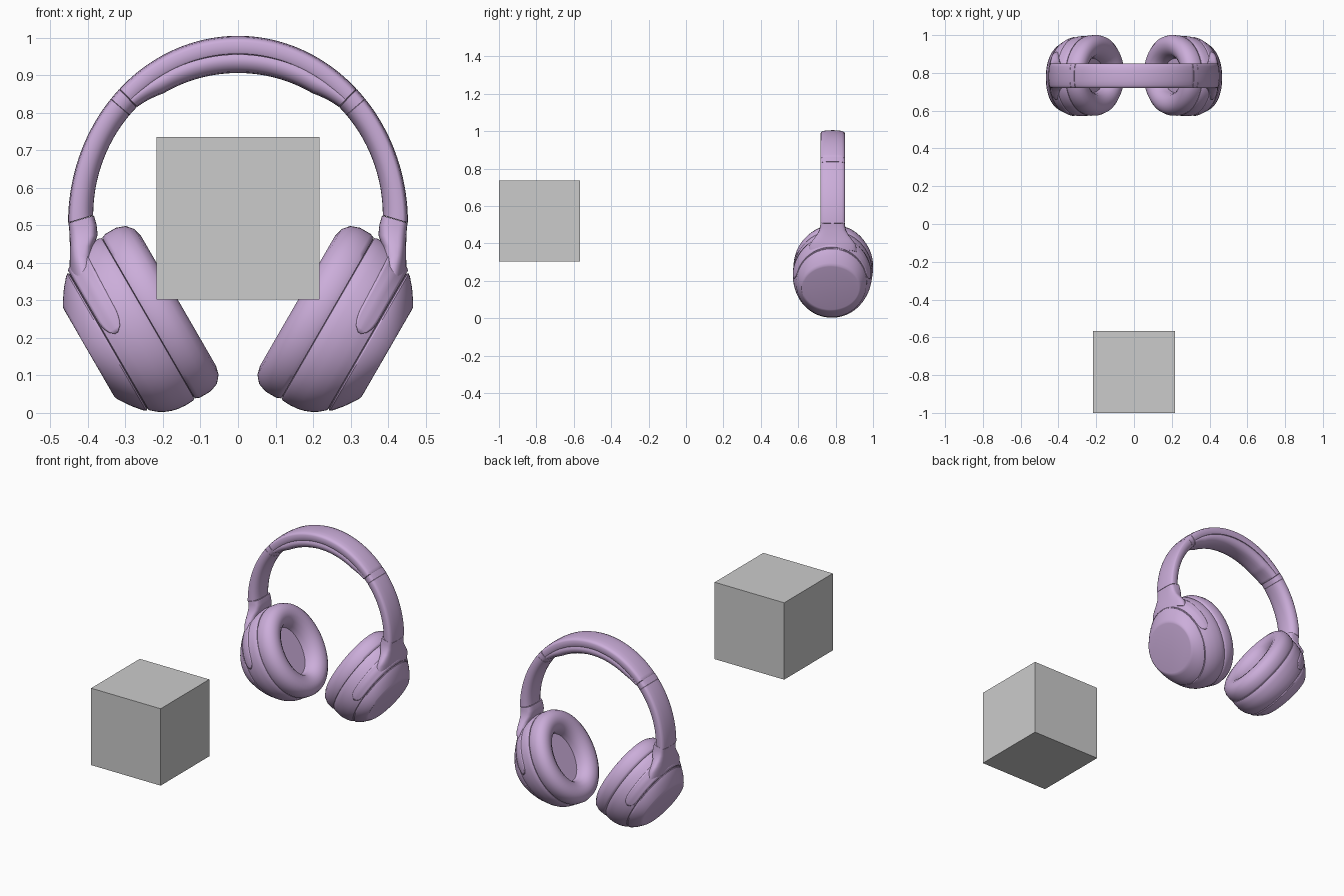
import bpy, bmesh, math
from mathutils import Vector

if "Cube" in bpy.data.objects:
    bpy.data.objects.remove(bpy.data.objects["Cube"])

purple = bpy.data.materials.new("purple")
purple.diffuse_color = (0.60, 0.42, 0.70, 1)
purple.use_nodes = True
purple.node_tree.nodes["Principled BSDF"].inputs["Base Color"].default_value = purple.diffuse_color
YC = 0.784          # depth centre of the headband
SEG = 64


def finish(name, bm, mirror=False, subsurf=0, solid=0, angle=30):
    bmesh.ops.recalc_face_normals(bm, faces=bm.faces)
    me = bpy.data.meshes.new(name)
    bm.to_mesh(me)
    bm.free()
    me.materials.append(purple)
    ob = bpy.data.objects.new(name, me)
    bpy.context.collection.objects.link(ob)
    bpy.ops.object.select_all(action='DESELECT')
    ob.select_set(True)
    bpy.context.view_layer.objects.active = ob
    bpy.ops.object.shade_smooth_by_angle(angle=math.radians(angle))
    if solid:
        m = ob.modifiers.new("thickness", 'SOLIDIFY')
        m.thickness, m.offset = solid, 0
    if subsurf:
        m = ob.modifiers.new("smooth", 'SUBSURF')
        m.levels = m.render_levels = subsurf
    if mirror:
        m = ob.modifiers.new("mirror", 'MIRROR')
        m.use_clip = False
        m.use_mirror_merge = False
    return ob


def skin(rings, closed=True, caps=True):
    """Bridge a list of equal-length point rings."""
    bm = bmesh.new()
    vs = [[bm.verts.new(p) for p in r] for r in rings]
    n = len(vs[0])
    for a, b in zip(vs, vs[1:]):
        for i in range(n if closed else n - 1):
            j = (i + 1) % n
            bm.faces.new((a[i], a[j], b[j], b[i]))
    if caps:
        bm.faces.new(vs[0])
        bm.faces.new(vs[-1])
    return bm


def cup_point(s, a, hz, hy):
    """Left cup: s runs along the tilted axis inward, a goes round from the top."""
    t = -0.338 - hz * math.cos(a)
    return Vector((s * 0.866 + t * 0.5, 0.79 + 0.06 * s + hy * math.sin(a), s * 0.5 - t * 0.866))


def lathe(name, profile, **kw):
    rings = [[cup_point(s, 2 * math.pi * i / SEG, hz, hy) for i in range(SEG)] for s, hz, hy in profile]
    return finish(name, skin(rings), mirror=True, **kw)


# Outer cover plate of each cup
lathe("cup_cover", [(-.264, .132, .150), (-.263, .140, .156), (-.257, .151, .163), (-.235, .183, .178),
                    (-.216, .205, .187), (-.209, .211, .189), (-.205, .209, .188), (-.203, .200, .178)])
# Cup body
lathe("cup_body", [(-.206, .198, .176), (-.202, .213, .189), (-.186, .227, .197), (-.170, .237, .203),
                   (-.150, .245, .208), (-.133, .249, .211), (-.110, .251, .212), (-.088, .250, .211),
                   (-.082, .247, .208), (-.080, .235, .197)])
# Soft ear pad with a recessed speaker disc
pad = [(-.082, .235), (-.080, .247), (-.068, .252), (-.035, .252), (-.010, .243), (.006, .224),
       (.012, .200), (.007, .172), (-.010, .149), (-.035, .135), (-.062, .130)]
lathe("ear_pad", [(s, h, h - .039) for s, h in pad], angle=60)


# Yoke tongue: a strip hugging the upper half of the cup side
def body_radius(s):
    prof = [(-.202, .213), (-.170, .237), (-.133, .249), (-.080, .250)]
    for (a, ra), (b, rb) in zip(prof, prof[1:]):
        if s <= b:
            return ra + (rb - ra) * max(0, s - a) / (b - a)
    return .25


rings = []
N = 60
for i in range(N + 1):
    k = -1 + 2 * i / N
    a = math.radians(88) * k
    end = max(0, (abs(k) - .84) / .16)
    half = .027 * math.sqrt(max(.02, 1 - end ** 2)) + .006 * (1 - abs(k))
    mid = -.173 + .006 * (1 - abs(k))
    row = []
    for j in range(9):
        s = mid + half * (j / 4 - 1)
        r = body_radius(s)
        row.append(cup_point(s, a, r, r * .60 + .061))
    rings.append(row)
finish("yoke_tongue", skin(rings, closed=False, caps=False), mirror=True, solid=.009)

# Yoke neck flaring from the band end into the cup
neck = [(.506, .526, .452, .384, .064, 4.5), (.490, .502, .450, .377, .066, 4.2), (.468, .474, .449, .374, .071, 3.8),
        (.445, .445, .448, .385, .085, 3.2), (.420, .418, .448, .385, .105, 2.7),
        (.395, .385, .449, .375, .125, 2.3), (.368, .335, .449, .365, .130, 2)]
rings = []
for zo, zi, xo, xi, hw, e in neck:
    ring = []
    for i in range(40):
        a = 2 * math.pi * i / 40
        c, s = math.cos(a), math.sin(a)
        u = math.copysign(abs(c) ** (2 / e), c) * .5 + .5
        v = math.copysign(abs(s) ** (2 / e), s)
        ring.append((-(xi + (xo - xi) * u), YC + hw * v, zi + (zo - zi) * u))
    rings.append(ring)
finish("yoke_neck", skin(rings), mirror=True)


# Headband pieces: a cross-section swept between an outer and an inner arch
def band(name, a0, a1, section, steps, mirror=False, inner_drop=0):
    rings = []
    params = [(0, .94)] + [(.004 + .992 * i / steps, 1) for i in range(steps + 1)] + [(1, .94)]
    for f, scale in params:
        a = math.radians(a0 + (a1 - a0) * f)
        c, s = -math.cos(a), math.sin(a)
        drop = inner_drop * min(1, math.sin(math.pi * f) * 2.2)
        out = Vector((.453 * c, 0, .506 + .499 * s))
        inn = Vector((.386 * c, 0, .526 + (.404 - drop) * s))
        ring = []
        for u, v in section:
            p = out.lerp(inn, .5 + (v - .5) * scale)
            ring.append((p.x, YC + .065 * u * scale, p.z))
        rings.append(ring)
    finish(name, skin(rings), mirror=mirror, angle=40)


half = [(.4, .01), (.75, .05), (.94, .11), (1, .2), (1, .45), (.96, .62), (.84, .8), (.6, .93), (.3, .99)]
d_shape = [(0, 0)] + half + [(0, 1)] + [(-u, v) for u, v in reversed(half)]
band("band_arm", 0, 41.6, d_shape, 24, mirror=True)
band("slider_collar", 41.6, 45.6, d_shape, 6, mirror=True)
top = [(.4, .01), (.75, .05), (.94, .12), (1, .22), (1, .58), (.95, .64)]
band("headband_top", 45.6, 134.4, [(0, 0)] + top + [(0, .66)] + [(-u, v) for u, v in reversed(top)], 48)
soft = [(.9, .5), (.97, .6), (.96, .72), (.85, .87), (.6, .96), (.3, .99)]
band("headband_cushion", 45.6, 134.4, [(0, .48)] + soft + [(0, 1)] + [(-u, v) for u, v in reversed(soft)], 48,
     inner_drop=.024)

# Grey cube standing apart in front
bpy.ops.mesh.primitive_cube_add(size=.434, location=(0, -.783, .519))
bpy.context.object.name = "grey_cube"
